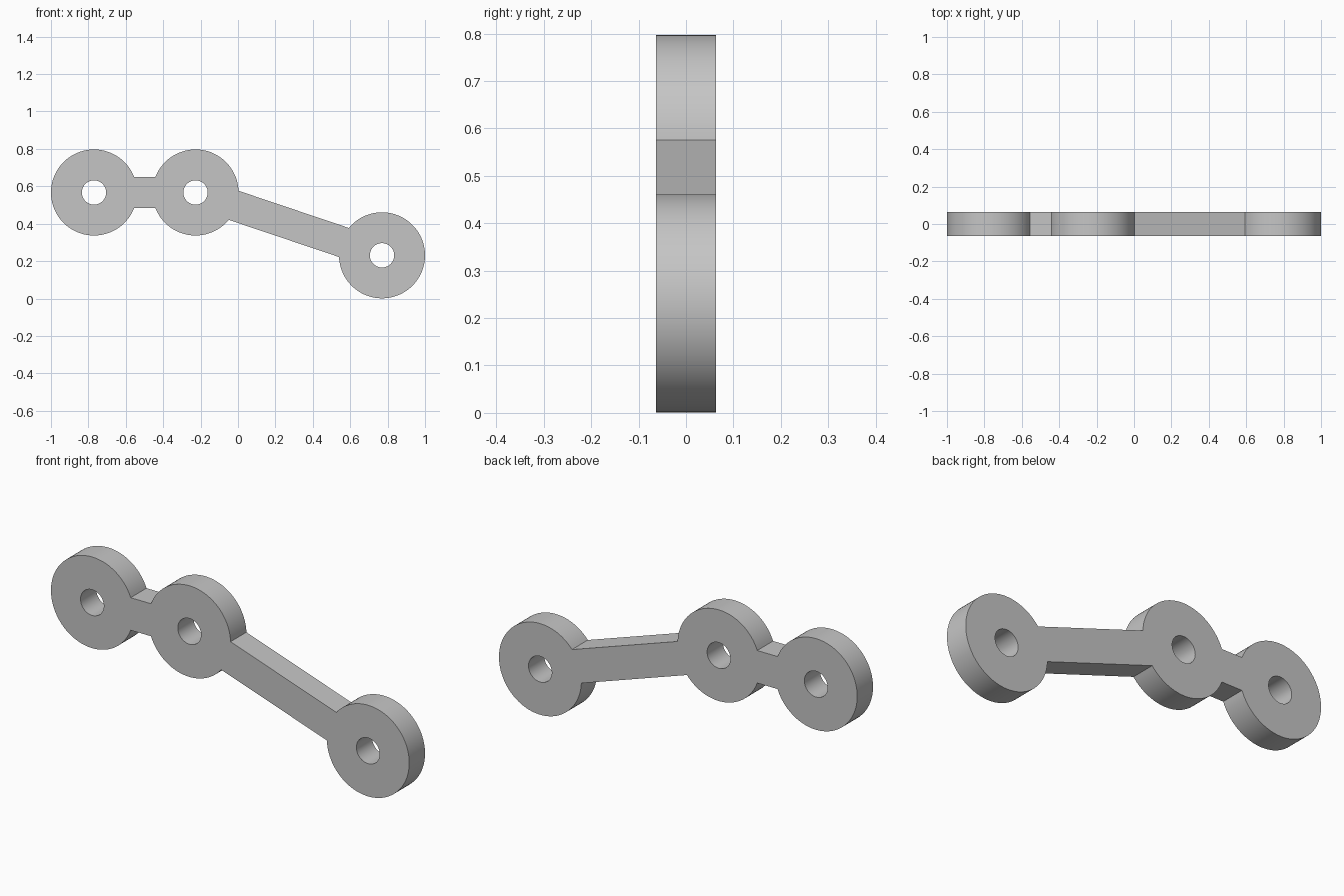
import bpy, bmesh
from math import sin, cos, asin, atan2, pi, radians

if "Cube" in bpy.data.objects:
    bpy.data.objects.remove(bpy.data.objects["Cube"])

R, HOLE, HALF_BAR, HALF_DEPTH = 0.23, 0.065, 0.082, 0.063
LEFT, MID, RIGHT = (-0.77, 0.567), (-0.227, 0.567), (0.77, 0.231)

grey = bpy.data.materials.new("plain grey")
grey.use_nodes = True
grey.diffuse_color = (0.56, 0.56, 0.56, 1)
grey.node_tree.nodes["Principled BSDF"].inputs["Base Color"].default_value = grey.diffuse_color


def arc(centre, radius, start, end, full=96):
    n = max(2, round(full * (end - start) / (2 * pi)))
    return [(centre[0] + radius * cos(start + (end - start) * i / n),
             centre[1] + radius * sin(start + (end - start) * i / n)) for i in range(n + 1)]


def add_loop(curve, points):
    spline = curve.splines.new("POLY")
    spline.points.add(len(points) - 1)
    for p, (x, y) in zip(spline.points, points):
        p.co = (x, y, 0, 1)
    spline.use_cyclic_u = True


# Outline: disc arcs joined by the straight edges of the two bars
a = asin(HALF_BAR / R)
t = atan2(RIGHT[1] - MID[1], RIGHT[0] - MID[0])
outline = (arc(LEFT, R, a, 2 * pi - a)
           + arc(MID, R, pi + a, 2 * pi + t - a)
           + arc(RIGHT, R, pi + t + a, 3 * pi + t - a)
           + arc(MID, R, t + a, pi - a))

curve = bpy.data.curves.new("linkage_profile", "CURVE")
curve.dimensions = "2D"
curve.fill_mode = "BOTH"
curve.extrude = HALF_DEPTH
add_loop(curve, outline)

# Pivot holes
for centre in (LEFT, MID, RIGHT):
    add_loop(curve, arc(centre, HOLE, 0, 2 * pi, 64)[:-1])

# Solid link plate, stood upright
link = bpy.data.objects.new("link_plate", curve)
bpy.context.collection.objects.link(link)
link.rotation_euler.x = radians(90)
bpy.ops.object.select_all(action="DESELECT")
link.select_set(True)
bpy.context.view_layer.objects.active = link
bpy.ops.object.convert(target="MESH")
link = bpy.context.object
link.name = "link_plate"

# Weld the caps to the walls
bm = bmesh.new()
bm.from_mesh(link.data)
bmesh.ops.remove_doubles(bm, verts=bm.verts, dist=0.0001)
bmesh.ops.recalc_face_normals(bm, faces=bm.faces)
bm.to_mesh(link.data)
bm.free()

link.data.materials.clear()
link.data.materials.append(grey)
bpy.ops.object.transform_apply(location=False, rotation=True, scale=False)
bpy.ops.object.shade_smooth_by_angle(angle=radians(30))
